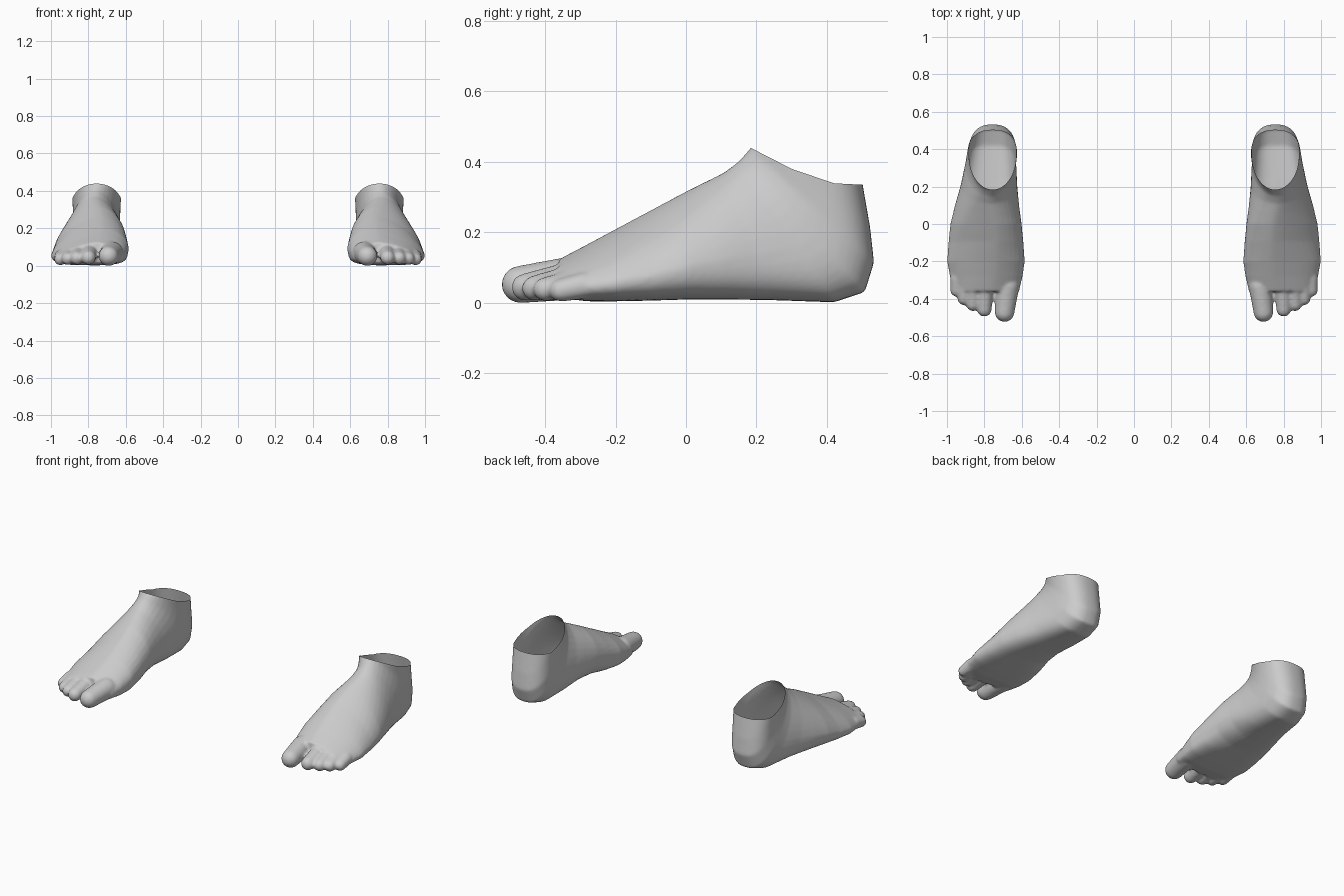
import bpy, bmesh, math
from mathutils import Vector

if "Cube" in bpy.data.objects:
    bpy.data.objects.remove(bpy.data.objects["Cube"])

skin = bpy.data.materials.new("plain_grey")
skin.diffuse_color = (0.6, 0.6, 0.6, 1)
skin.use_nodes = True
skin.node_tree.nodes["Principled BSDF"].inputs["Base Color"].default_value = skin.diffuse_color

# Rings from ball of foot round to ankle:
# sole y, sole z, instep y, instep z, inner x, outer x, crown shift
RINGS = [
    (-.36, .020, -.36, .130, .615, .955, -.03),
    (-.28, .010, -.28, .172, .600, .985, -.05),
    (-.20, .010, -.20, .215, .590, 1.00, -.06),
    (-.10, .012, -.09, .274, .598, .992, -.06),
    (0.00, .015, 0.00, .322, .606, .982, -.05),
    (.12, .015, .06, .352, .616, .957, -.03),
    (.25, .013, .11, .377, .624, .927, -.01),
    (.42, .007, .15, .408, .630, .900, 0),
    (.508, .036, .165, .425, .630, .890, 0),
    (.534, .12, .18, .442, .630, .882, 0),
    (.523, .22, .195, .460, .628, .884, 0),
    (.502, .34, .21, .475, .622, .888, 0),
    (.487, .44, .24, .510, .620, .888, 0),
]
# Toes: base centre and radius, tip centre and radius
TOES = [
    ((.675, -.33, .075), .062, (.692, -.471, .058), .053),
    ((.795, -.34, .075), .045, (.800, -.457, .050), .039),
    ((.855, -.33, .070), .042, (.862, -.430, .047), .036),
    ((.905, -.32, .060), .040, (.910, -.400, .044), .034),
    ((.945, -.29, .055), .038, (.950, -.355, .041), .033),
]
# Straight pieces of the ankle rim, as (y, z) pairs
RIM = [((.185, .445), (.30, .386)), ((.30, .386), (.42, .345)), ((.42, .345), (.50, .341))]
N = 36


def power(v, e):
    return math.copysign(abs(v) ** e, v)


def add_body(bm):
    """Closed loft of the foot, fanning from upright to level rings."""
    loops = []
    for i, (by, bz, ty, tz, xi, xo, shift) in enumerate(RINGS):
        f = max(0, min(1, (i - 3) / 7))
        wide, top_e, low_e = .27 + .2 * f, 1.35 - .5 * f, .5 + .35 * f
        cx, w = (xi + xo) / 2, (xo - xi) / 2
        loop = []
        for k in range(N):
            a = math.tau * k / N
            c, s = math.cos(a), math.sin(a)
            if s >= 0:
                x, t = cx + w * power(c, top_e) + shift * s, wide + (1 - wide) * s
            else:
                x, t = cx + w * power(c, low_e), wide - wide * power(-s, .8)
            y, z = by + (ty - by) * t, bz + (tz - bz) * t
            if s < 0:  # raised inner arch
                z += .035 * max(0, -c) * math.exp(-((y - .06) / .13) ** 2)
            loop.append(bm.verts.new((x, y, z)))
        loops.append(loop)
    for p, q in zip(loops, loops[1:]):
        for k in range(N):
            j = (k + 1) % N
            bm.faces.new((p[k], p[j], q[j], q[k]))
    bm.faces.new(loops[0])
    bm.faces.new(loops[-1])


def add_toe(bm, base, r0, tip, r1):
    """Rounded tapering toe: the hull of two spheres."""
    part = bmesh.new()
    for c, r in ((base, r0), (tip, r1)):
        ball = bmesh.ops.create_icosphere(part, subdivisions=3, radius=r)
        bmesh.ops.translate(part, verts=ball["verts"], vec=c)
    hull = bmesh.ops.convex_hull(part, input=part.verts)
    junk = {g for g in hull["geom_interior"] if isinstance(g, bmesh.types.BMVert)}
    bmesh.ops.delete(part, geom=list(junk), context="VERTS")
    tmp = bpy.data.meshes.new("toe")
    part.to_mesh(tmp)
    part.free()
    bm.from_mesh(tmp)
    bpy.data.meshes.remove(tmp)


def rim_planes():
    for (y0, z0), (y1, z1) in RIM:
        yield Vector((0, y0, z0)), Vector((0, z0 - z1, y1 - y0)).normalized()


# Right foot: fuse body and toes into one smooth skin
bm = bmesh.new()
add_body(bm)
for toe in TOES:
    add_toe(bm, *toe)
bmesh.ops.recalc_face_normals(bm, faces=bm.faces)
mesh = bpy.data.meshes.new("right_foot")
bm.to_mesh(mesh)
bm.free()
right = bpy.data.objects.new("right_foot", mesh)
bpy.context.collection.objects.link(right)
bpy.context.view_layer.objects.active = right
right.select_set(True)
fuse = right.modifiers.new("fuse", "REMESH")
fuse.mode, fuse.voxel_size = "VOXEL", .008
soft = right.modifiers.new("soften", "SMOOTH")
soft.factor, soft.iterations = .5, 8
for name in ("fuse", "soften"):
    bpy.ops.object.modifier_apply(modifier=name)

# Cut the ankle open along the rim
bm = bmesh.new()
bm.from_mesh(right.data)
for co, no in rim_planes():
    bmesh.ops.bisect_plane(bm, geom=bm.verts[:] + bm.edges[:] + bm.faces[:],
                           plane_co=co, plane_no=no, dist=1e-5)
gone = [f for f in bm.faces if f.calc_center_median().y > .15 and
        all((f.calc_center_median() - co).dot(no) > 0 for co, no in rim_planes())]
bmesh.ops.delete(bm, geom=gone, context="FACES")
low = min(v.co.z for v in bm.verts)
bmesh.ops.translate(bm, verts=bm.verts, vec=(0, 0, -low))
for f in bm.faces:
    f.smooth = True
bm.to_mesh(right.data)
right.data.materials.append(skin)

# Left foot: mirrored copy
for v in bm.verts:
    v.co.x = -v.co.x
bmesh.ops.reverse_faces(bm, faces=bm.faces)
mesh = bpy.data.meshes.new("left_foot")
bm.to_mesh(mesh)
bm.free()
mesh.materials.append(skin)
left = bpy.data.objects.new("left_foot", mesh)
bpy.context.collection.objects.link(left)
